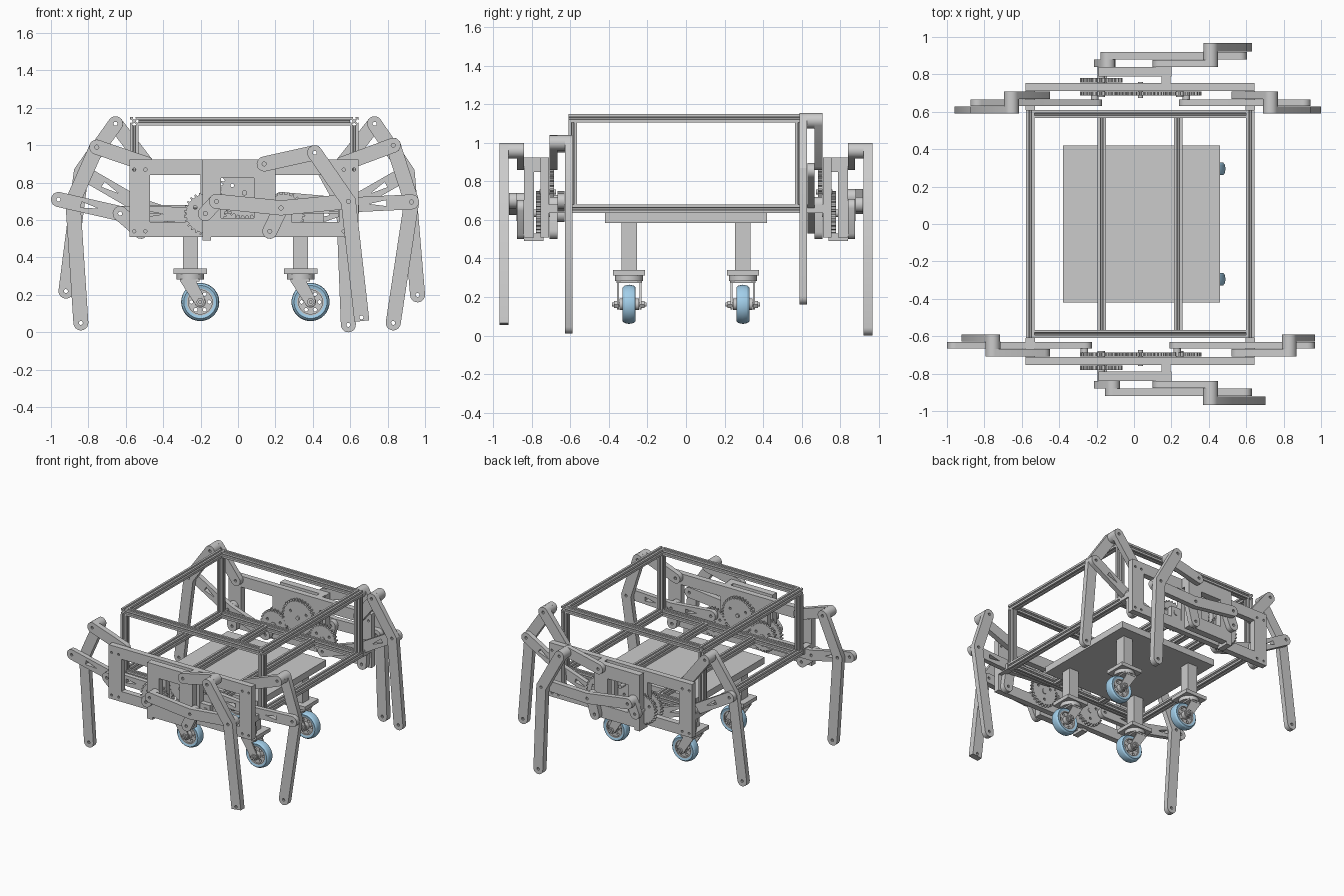
import bpy, bmesh
from math import sin, cos, pi, atan2
from mathutils import Vector

if "Cube" in bpy.data.objects:
    bpy.data.objects.remove(bpy.data.objects["Cube"])

AXES = {'X': lambda u, v, w: (w, u, v), 'Y': lambda u, v, w: (u, w, v), 'Z': lambda u, v, w: (u, v, w)}


def add(name, me):
    ob = bpy.data.objects.new(name, me)
    bpy.context.collection.objects.link(ob)
    return ob


def prism(name, outline, w0, w1, holes=(), axis='Y'):
    """Extrude a flat outline with holes along an axis from w0 to w1."""
    cu = bpy.data.curves.new(name, 'CURVE')
    cu.dimensions, cu.fill_mode, cu.extrude = '2D', 'BOTH', abs(w1 - w0) / 2
    for loop in [outline, *holes]:
        sp = cu.splines.new('POLY')
        sp.points.add(len(loop) - 1)
        for p, c in zip(sp.points, loop):
            p.co = (c[0], c[1], 0, 1)
        sp.use_cyclic_u = True
    tmp = bpy.data.objects.new(name, cu)
    me = bpy.data.meshes.new_from_object(tmp)
    bpy.data.objects.remove(tmp)
    bpy.data.curves.remove(cu)
    bm = bmesh.new()
    bm.from_mesh(me)
    for v in bm.verts:
        v.co = AXES[axis](v.co.x, v.co.y, v.co.z + (w0 + w1) / 2)
    bmesh.ops.remove_doubles(bm, verts=bm.verts, dist=1e-5)
    bmesh.ops.recalc_face_normals(bm, faces=bm.faces)
    bm.to_mesh(me)
    bm.free()
    me.name = name
    return add(name, me)


def circle(c, r, n=16):
    return [(c[0] + r * cos(2 * pi * i / n), c[1] + r * sin(2 * pi * i / n)) for i in range(n)]


def rect(x0, x1, z0, z1):
    return [(x0, z0), (x1, z0), (x1, z1), (x0, z1)]


def bar(pts, r=0.04, flat=False):
    """Rounded bar outline following a path."""
    p = [Vector(q) for q in pts]
    d = [(b - a).normalized() for a, b in zip(p, p[1:])]
    n = [Vector((-e.y, e.x)) for e in d]
    mit = []
    for i in range(1, len(p) - 1):
        m = (n[i - 1] + n[i]).normalized()
        mit.append((p[i], m * (r / m.dot(n[i]))))

    def cap(c, a):
        return [c + Vector((cos(a - pi * k / 10), sin(a - pi * k / 10))) * r for k in range(11)]
    end = cap(p[-1], atan2(n[-1].y, n[-1].x))
    if flat:
        e = p[-1] + d[-1] * 0.02
        end = [e + n[-1] * r, e - n[-1] * r]
    return ([c + m for c, m in mit] + end + [c - m for c, m in reversed(mit)]
            + cap(p[0], atan2(-n[0].y, -n[0].x)))


def slot(a, b):
    """Tapered slot in the middle of a coupler segment."""
    a, b = Vector(a), Vector(b)
    d = (b - a).normalized()
    n, m = Vector((-d.y, d.x)), (a + b) / 2
    return [m - d * 0.05, m + d * 0.045 + n * 0.016, m + d * 0.045 - n * 0.016]


def gear(name, c, r, teeth, w0, w1):
    out = []
    for i in range(teeth):
        for f, k in ((0, 0.89), (0.3, 0.89), (0.42, 1), (0.72, 1), (0.84, 0.89)):
            a = 2 * pi * (i + f) / teeth
            out.append((c[0] + r * k * cos(a), c[1] + r * k * sin(a)))
    holes = [circle((c[0] + r * 0.55 * cos(a), c[1] + r * 0.55 * sin(a)), 0.01, 10)
             for a in (0.5, 0.5 + 2 * pi / 3, 0.5 + 4 * pi / 3)]
    return prism(name, out, w0, w1, holes)


def rail(name, axis, u, v, w0, w1, h=0.0225):
    """Slotted extrusion."""
    q = [(1, -1), (1, -.3), (.82, -.3), (.82, -.5), (.45, -.15), (.45, .15), (.82, .5), (.82, .3), (1, .3)]
    out = []
    for k in range(4):
        for x, y in q:
            for _ in range(k):
                x, y = -y, x
            out.append((u + x * h, v + y * h))
    return prism(name, out, w0, w1, axis=axis)


# Extruded frame
XL, XR, YF, ZL, ZH = -0.555, 0.622, 0.588, 0.658, 1.128
for z, lvl in ((ZL, 'lower'), (ZH, 'upper')):
    for y in (-YF, YF):
        rail(lvl + '_frame_long_rail', 'X', y, z, XL + 0.0225, XR - 0.0225)
    for x in (XL, XR):
        rail(lvl + '_frame_cross_rail', 'Y', x, z, -0.61, 0.61)
for x in (-0.172, 0.236):
    rail('inner_cross_rail', 'Y', x, ZL, -YF + 0.0225, YF - 0.0225)
for x in (XL, XR):
    for y in (-YF, YF):
        rail('corner_post', 'Z', x, y, ZL + 0.0225, ZH - 0.0225)
prism('base_board', rect(-0.38, 0.46, -0.42, 0.42), 0.585, 0.635, axis='Z')

# Leg linkages: side, outer?, crank centre, upper pivot, lower pivot, crank pin, elbow, coupler end, hip, knee, foot
CL, CR = (-0.175, 0.635), (0.245, 0.635)
UL, UR, LL, LR = (-0.49, 0.9), (0.56, 0.9), (-0.52, 0.54), (0.59, 0.54)
UO, LO = (0.14, 0.9), (0.17, 0.54)
LEGS = [
    ('front_outer', -1, 1, CL, UO, LO, (-0.115, 0.70), (0.23, 0.665), (0.59, 0.70), (0.41, 0.96), (0.59, 0.70), (0.66, 0.08)),
    ('back_outer', 1, 1, CL, UO, LO, (-0.14, 0.72), (0.205, 0.67), (0.565, 0.68), (0.41, 0.96), (0.565, 0.68), (0.59, 0.04)),
    ('front_right', -1, 0, CR, UR, LR, (0.23, 0.71), (0.57, 0.68), (0.928, 0.697), (0.83, 1.0), (0.928, 0.697), (0.83, 0.05)),
    ('front_left', -1, 0, CL, UL, LL, (-0.265, 0.63), (-0.63, 0.635), (-0.96, 0.71), (-0.755, 0.99), (-0.883, 0.70), (-0.84, 0.05)),
    ('back_right', 1, 0, CR, UR, LR, (0.28, 0.57), (0.60, 0.68), (0.905, 0.855), (0.73, 1.115), (0.905, 0.855), (0.96, 0.2)),
    ('back_left', 1, 0, CL, UL, LL, (-0.21, 0.57), (-0.53, 0.68), (-0.835, 0.857), (-0.655, 1.115), (-0.838, 0.857), (-0.92, 0.22)),
]
for nm, s, outer, cc, up, lo, pin, elbow, cend, hip, knee, foot in LEGS:
    # rocker, coupler and leg layers
    ro, co, le = (((0.84, 0.878), (0.88, 0.92), (0.922, 0.968)) if outer else
                  ((0.708, 0.668), (0.666, 0.63), (0.628, 0.59)))
    H = lambda *ps: [circle(p, 0.011, 10) for p in ps]
    prism(nm + '_upper_rocker', bar([up, hip]), s * ro[0], s * ro[1], H(up, hip))
    prism(nm + '_lower_rocker', bar([lo, elbow]), s * ro[0], s * ro[1], H(lo, elbow))
    slots = [] if outer else [slot(pin, elbow), slot(elbow, cend)]
    prism(nm + '_coupler', bar([pin, elbow, cend]), s * co[0], s * co[1], H(pin, elbow, cend) + slots)
    prism(nm + '_leg', bar([hip, knee, foot], flat=nm == 'front_outer'), s * le[0], s * le[1], H(hip, knee, foot))
    prism(nm + '_hip_spacer', circle(hip, 0.04, 24), s * ro[1], s * le[0], H(hip))
    if outer:
        prism(nm + '_crank', bar([cc, pin]), s * 0.84, s * 0.88, H(cc, pin))
    else:
        prism(nm + '_crank_pin', circle(pin, 0.02), s * 0.69, s * 0.666)

# Side panels and gear trains
for s, nm in ((-1, 'front'), (1, 'back')):
    bolts = [circle((x, z), 0.009, 8) for x in (-0.555, -0.495, 0.565, 0.62) for z in (0.54, 0.87)]
    prism(nm + '_side_panel', rect(-0.58, 0.645, 0.51, 0.925), s * 0.71, s * 0.755,
          [rect(-0.47, -0.2, 0.59, 0.84), rect(0.2, 0.54, 0.59, 0.84), rect(-0.09, 0.085, 0.61, 0.825)] + bolts)
    prism(nm + '_outer_plate', rect(-0.19, 0.2, 0.51, 0.925), s * 0.788, s * 0.84,
          [rect(-0.09, 0.085, 0.61, 0.825)])
    prism(nm + '_top_spacer', rect(0.147, 0.195, 0.85, 0.925), s * 0.755, s * 0.788)
    prism(nm + '_bottom_spacer', rect(-0.19, -0.145, 0.49, 0.53), s * 0.74, s * 0.84)
    for x in (XL, XR):
        prism(nm + '_panel_mount', rect(x - 0.025, x + 0.025, 0.635, 0.68), s * 0.61, s * 0.71)
    gear(nm + '_outer_gear', CL, 0.115, 26, s * 0.756, s * 0.78)
    gear(nm + '_left_gear', CL, 0.115, 26, s * 0.686, s * 0.709)
    gear(nm + '_right_gear', CR, 0.115, 26, s * 0.686, s * 0.709)
    gear(nm + '_drive_gear', (0.035, 0.745), 0.14, 34, s * 0.686, s * 0.709)
    prism(nm + '_left_axle', circle(CL, 0.02), s * 0.68, s * 0.84)
    prism(nm + '_right_axle', circle(CR, 0.02), s * 0.68, s * 0.755)
    prism(nm + '_drive_axle', circle((0.035, 0.745), 0.014), s * 0.675, s * 0.76)
    prism(nm + '_right_axle_bracket', rect(0.19, 0.285, 0.58, 0.68), s * 0.711, s * 0.75)

# Casters
blue = bpy.data.materials.new('tyre_blue')
blue.diffuse_color = (0.36, 0.62, 0.82, 1)
blue.use_nodes = True
blue.node_tree.nodes["Principled BSDF"].inputs["Base Color"].default_value = blue.diffuse_color


def tyre(x, y, z, n=40):
    prof = [(0.072, -0.03), (0.088, -0.034), (0.097, -0.024), (0.102, 0), (0.097, 0.024), (0.088, 0.034), (0.072, 0.03)]
    bm = bmesh.new()
    rings = [[bm.verts.new((x + r * cos(2 * pi * i / n), y + w, z + r * sin(2 * pi * i / n))) for r, w in prof]
             for i in range(n)]
    for i in range(n):
        a, b = rings[i], rings[(i + 1) % n]
        for k in range(len(prof)):
            j = (k + 1) % len(prof)
            bm.faces.new((a[k], a[j], b[j], b[k]))
    bmesh.ops.recalc_face_normals(bm, faces=bm.faces)
    me = bpy.data.meshes.new('caster_tyre')
    bm.to_mesh(me)
    bm.free()
    me.materials.append(blue)
    add('caster_tyre', me)


for x in (-0.255, 0.335):
    for y in (-0.295, 0.295):
        wx, wz = x + 0.053, 0.162
        prism('caster_post', rect(x - 0.04, x + 0.04, y - 0.04, y + 0.04), 0.34, 0.585, axis='Z')
        prism('caster_mount_plate', rect(x - 0.09, x + 0.09, y - 0.083, y + 0.083), 0.312, 0.34, axis='Z')
        prism('caster_swivel', circle((x, y), 0.073, 32), 0.283, 0.312, axis='Z')
        prism('caster_fork_crown', rect(x - 0.055, x + 0.05, y - 0.066, y + 0.066), 0.272, 0.284, axis='Z')
        arm = [(x - 0.055, 0.274), (wx - 0.028, wz - 0.01), (wx - 0.01, wz - 0.028), (wx + 0.015, wz - 0.025),
               (wx + 0.028, wz), (wx + 0.02, wz + 0.03), (x + 0.03, 0.274)]
        for s in (-1, 1):
            prism('caster_fork_arm', arm, y + s * 0.054, y + s * 0.064)
            prism('caster_axle_nut', circle((wx, wz), 0.021, 6), y + s * 0.064, y + s * 0.08)
        prism('caster_axle', circle((wx, wz), 0.01, 12), y - 0.09, y + 0.09)
        prism('caster_hub', circle((wx, wz), 0.03, 24), y - 0.05, y + 0.05)
        prism('caster_rim', circle((wx, wz), 0.074, 40), y - 0.03, y + 0.03, [circle((wx, wz), 0.064, 40)])
        prism('caster_wheel_disc', circle((wx, wz), 0.066, 40), y - 0.018, y + 0.018,
              [circle((wx + 0.048 * cos(k * pi / 3), wz + 0.048 * sin(k * pi / 3)), 0.01, 12) for k in range(6)])
        tyre(wx, y, wz)

# Smooth the round parts, keep edges sharp
for ob in bpy.context.scene.objects:
    ob.select_set(True)
    bpy.context.view_layer.objects.active = ob
bpy.ops.object.shade_smooth_by_angle(angle=0.5)
